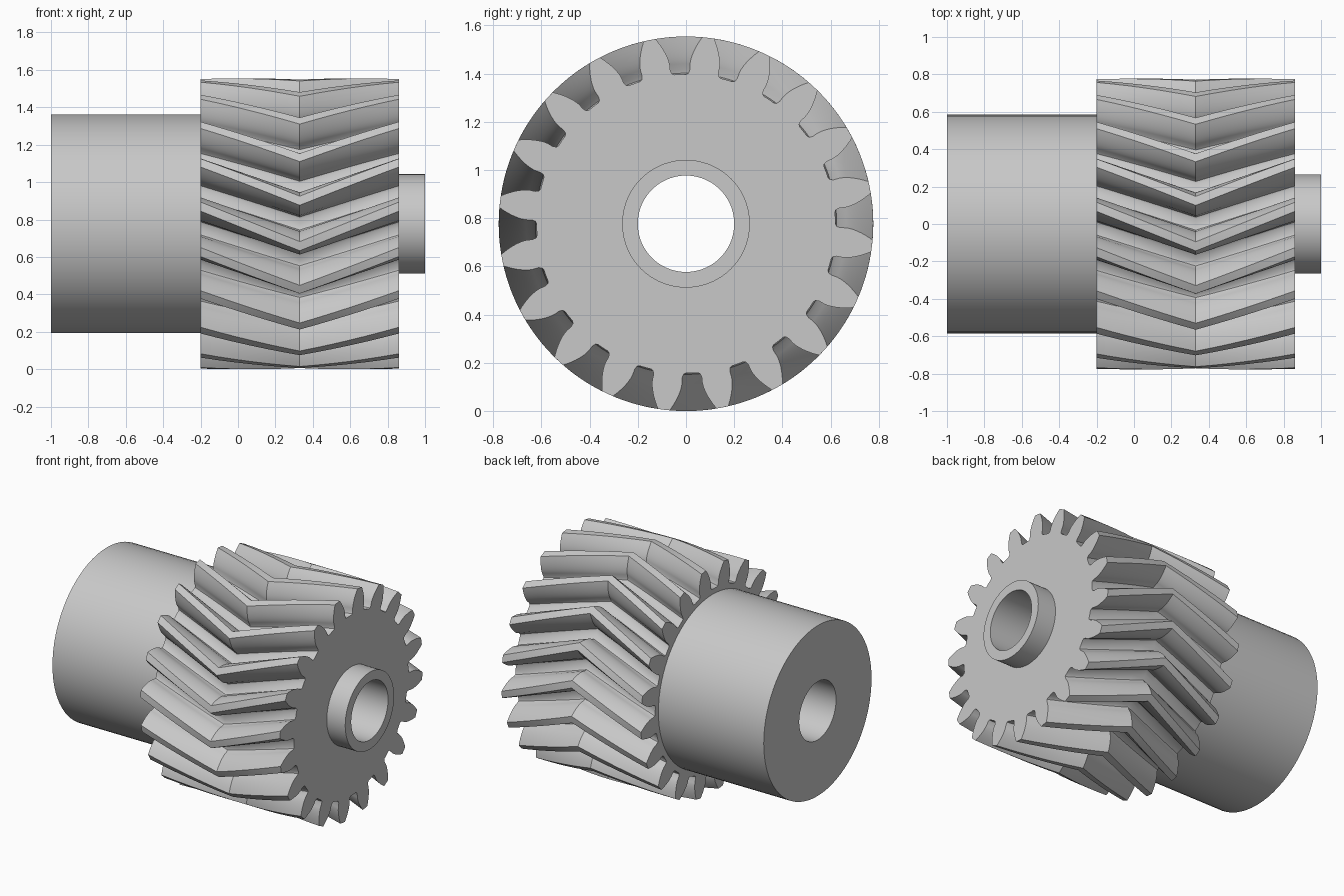
import bpy, bmesh
from math import sin, cos, acos, tan, radians, pi

cube = bpy.data.objects.get("Cube")
if cube:
    bpy.data.objects.remove(cube, do_unlink=True)

steel = bpy.data.materials.new("grey steel")
steel.use_nodes = True
GREY = (0.58, 0.58, 0.58, 1)
steel.diffuse_color = GREY
steel.node_tree.nodes["Principled BSDF"].inputs["Base Color"].default_value = GREY

AXIS_Z = 0.777
TEETH = 20
TIP, ROOT, INNER = 0.777, 0.62, 0.235
PITCH = TIP * TEETH / (TEETH + 2)
PRESSURE = radians(20)
BASE = PITCH * cos(PRESSURE)
LEFT, RIGHT = -0.2, 0.86
MID = (LEFT + RIGHT) / 2
TWIST = tan(radians(20)) * (RIGHT - MID) / PITCH
PHASE = radians(11.2)
STEPS = 6


def around(x, r, a):
    """Point at radius r and angle a about the shaft axis."""
    return (x, r * cos(a), AXIS_Z + r * sin(a))


def finish(bm, name):
    bmesh.ops.recalc_face_normals(bm, faces=bm.faces)
    mesh = bpy.data.meshes.new(name)
    bm.to_mesh(mesh)
    bm.free()
    mesh.materials.append(steel)
    obj = bpy.data.objects.new(name, mesh)
    bpy.context.collection.objects.link(obj)
    bpy.ops.object.select_all(action='DESELECT')
    obj.select_set(True)
    bpy.context.view_layer.objects.active = obj
    bpy.ops.object.shade_smooth_by_angle(angle=radians(28))
    return obj


def lathe(name, profile, segments=72):
    """Closed (x, radius) profile revolved about the shaft axis."""
    bm = bmesh.new()
    rings = [[bm.verts.new(around(x, r, 2 * pi * i / segments)) for x, r in profile]
             for i in range(segments)]
    n = len(profile)
    for i in range(segments):
        a, b = rings[i], rings[(i + 1) % segments]
        for j in range(n):
            k = (j + 1) % n
            bm.faces.new((a[j], a[k], b[k], b[j]))
    return finish(bm, name)


def involute(angle):
    return tan(angle) - angle


def tooth_half():
    """(radius, half angle) points from the gap centre up to the tip edge."""
    foot = pi / (2 * TEETH) + involute(PRESSURE)
    pts = [(ROOT, foot + 0.024), (ROOT + 0.005, foot + 0.008), (ROOT + 0.02, foot)]
    for i in range(8):
        r = BASE + (TIP - BASE) * i / 7
        pts.append((r, foot - involute(acos(min(1, BASE / r)))))
    return pts


def herringbone_gear():
    half = tooth_half()
    tooth = [(ROOT, -pi / TEETH)] + [(r, -a) for r, a in half]
    tooth += [(TIP, 0)] + [(r, a) for r, a in reversed(half)]
    n = len(tooth)
    bm = bmesh.new()
    rings = []
    for s in range(2 * STEPS + 1):
        x = LEFT + (RIGHT - LEFT) * s / (2 * STEPS)
        turn = PHASE + TWIST * (1 - abs(s - STEPS) / STEPS)
        rings.append([bm.verts.new(around(x, r, a + turn + 2 * pi * t / TEETH))
                      for t in range(TEETH) for r, a in tooth])
    total = len(rings[0])
    # Tooth flanks, lands and gaps
    for a, b in zip(rings, rings[1:]):
        for i in range(total):
            j = (i + 1) % total
            bm.faces.new((a[i], a[j], b[j], b[i]))
    # Flat end faces, one sector per tooth, open in the middle for the shaft
    for ring, x in ((rings[0], LEFT), (rings[-1], RIGHT)):
        inner = [bm.verts.new(around(x, INNER, PHASE + (2 * t - 1) * pi / TEETH))
                 for t in range(TEETH)]
        for t in range(TEETH):
            rim = [ring[(t * n + i) % total] for i in range(n + 1)]
            bm.faces.new(rim + [inner[(t + 1) % TEETH], inner[t]])
    return finish(bm, "herringbone_gear")


# Wide hub, bored through, running on as the narrow boss
lathe("hub_and_bored_shaft", [(-1, 0.2), (-1, 0.585), (LEFT + 0.01, 0.585),
                              (LEFT + 0.01, 0.265), (1, 0.265), (1, 0.2)])
herringbone_gear()
